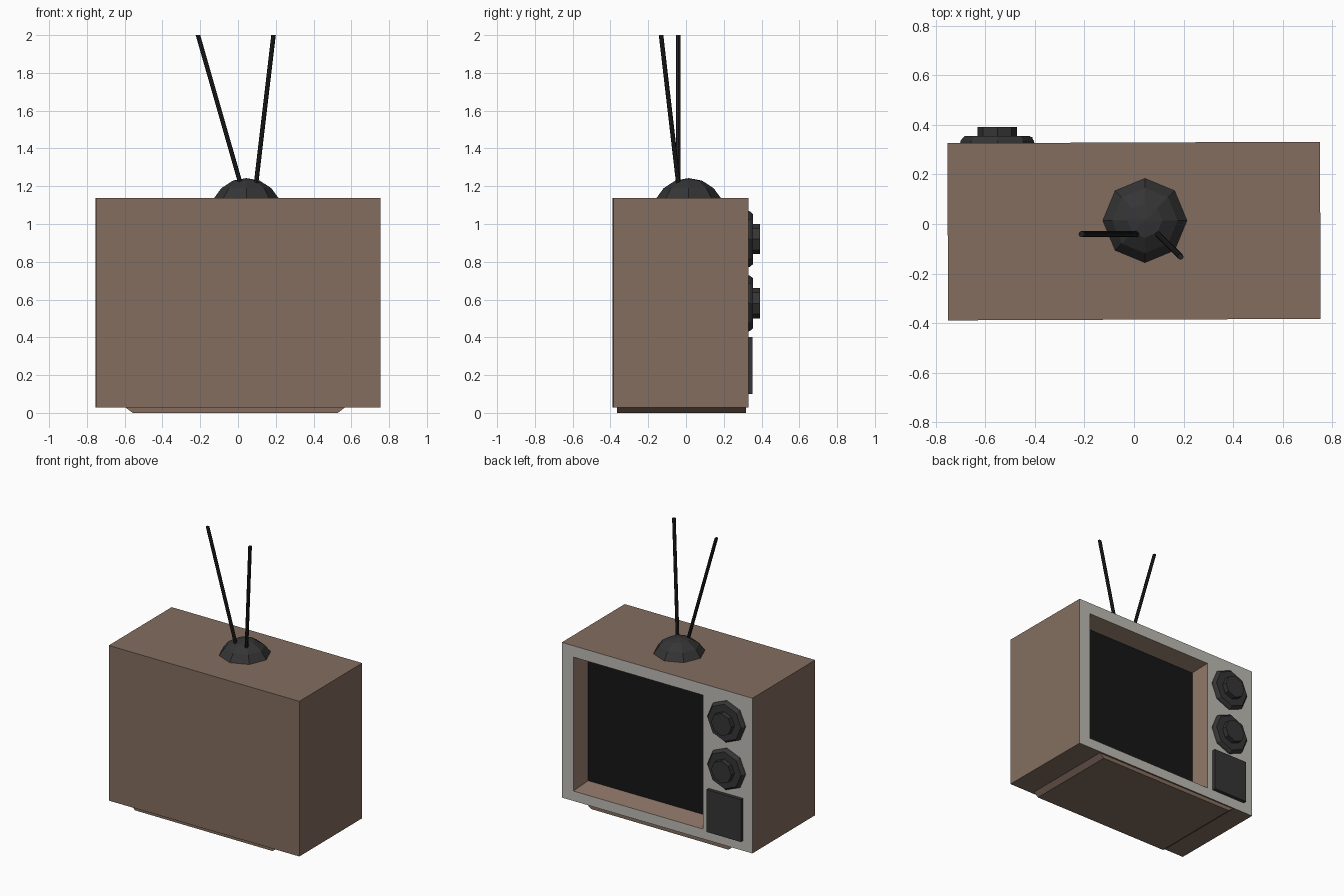
import bpy, bmesh
from math import sin, cos, tau
from mathutils import Vector

if "Cube" in bpy.data.objects:
    bpy.data.objects.remove(bpy.data.objects["Cube"])


def material(name, rgb):
    m = bpy.data.materials.new(name)
    m.diffuse_color = (*rgb, 1)
    m.use_nodes = True
    m.node_tree.nodes["Principled BSDF"].inputs["Base Color"].default_value = m.diffuse_color
    return m


BROWN = material("brown_case", (0.23, 0.155, 0.115))
GREY = material("grey_fascia", (0.52, 0.50, 0.46))
DARK = material("dark_plastic", (0.035, 0.035, 0.035))
ROD = material("rod_metal", (0.015, 0.015, 0.015))
BLACK = material("black_glass", (0.008, 0.008, 0.008))


def loft(name, rings, mats, strip_mats=None):
    """Skin a list of equal-length rings; strip_mats = slot for first cap, strips, last cap."""
    bm = bmesh.new()
    loops = [[bm.verts.new(p) for p in r] for r in rings]
    n = len(loops[0])
    slots = strip_mats or [0] * (len(rings) + 1)
    bm.faces.new(loops[0][::-1]).material_index = slots[0]
    for k, (a, b) in enumerate(zip(loops, loops[1:])):
        for i in range(n):
            j = (i + 1) % n
            bm.faces.new((a[i], a[j], b[j], b[i])).material_index = slots[k + 1]
    bm.faces.new(loops[-1]).material_index = slots[-1]
    bmesh.ops.remove_doubles(bm, verts=bm.verts, dist=1e-5)
    bmesh.ops.recalc_face_normals(bm, faces=bm.faces)
    me = bpy.data.meshes.new(name)
    bm.to_mesh(me)
    bm.free()
    for m in mats:
        me.materials.append(m)
    ob = bpy.data.objects.new(name, me)
    bpy.context.collection.objects.link(ob)
    return ob


def rect(x0, x1, z0, z1, y, inset=0):
    x0, x1, z0, z1 = x0 + inset, x1 - inset, z0 + inset, z1 - inset
    return [(x0, y, z0), (x1, y, z0), (x1, y, z1), (x0, y, z1)]


def octagon(c, u, v, r):
    c, u, v = Vector(c), Vector(u), Vector(v)
    return [c + r * (cos(tau * i / 8) * u + sin(tau * i / 8) * v) for i in range(8)]


X, Y, Z = (1, 0, 0), (0, 1, 0), (0, 0, 1)
BACK, FACE = -0.386, 0.329
DEPTH, TAPER = 0.10, 0.048

# Cabinet: case, fascia frame, tapering recess walls and screen
cabinet = loft("cabinet", [rect(-0.752, 0.752, 0.028, 1.138, BACK),
                           rect(-0.752, 0.752, 0.028, 1.138, FACE),
                           rect(-0.363, 0.661, 0.099, 1.057, FACE),
                           rect(-0.363, 0.661, 0.099, 1.057, FACE - DEPTH, TAPER)],
               [BROWN, GREY, BLACK], [0, 0, 1, 0, 2])
cabinet.rotation_euler.z = 0.004

# Base plinth with sloped ends
loft("base", [[(-0.558, y, 0), (0.529, y, 0), (0.567, y, 0.03), (-0.597, y, 0.03)]
              for y in (-0.365, 0.318)], [BROWN])

# Two bevelled dials with raised knobs
for label, z in (("upper", 0.92), ("lower", 0.58)):
    loft(label + "_dial", [octagon((-0.552, y, z), X, Z, r)
                           for y, r in ((0.326, 0.15), (0.338, 0.147), (0.355, 0.132))], [DARK])
    loft(label + "_knob", [octagon((-0.552, y, z), X, Z, 0.08)
                           for y in (0.354, 0.391)], [DARK])

# Speaker panel
loft("speaker_panel", [rect(-0.68, -0.41, 0.10, 0.403, y) for y in (0.325, 0.352)], [DARK])

# Antenna dome
loft("antenna_dome", [octagon((0.044, 0.014, z), X, Y, r)
                      for r, z in ((0.17, 1.138), (0.132, 1.19), (0.07, 1.23), (0, 1.243))], [DARK])

# Antenna rods
for label, foot, tip in (("left", (0.017, -0.041, 1.20), (-0.212, -0.041, 2.0)),
                         ("right", (0.094, -0.039, 1.20), (0.188, -0.132, 2.0))):
    loft(label + "_antenna", [octagon(p, X, Y, 0.012) for p in (foot, tip)], [ROD])
